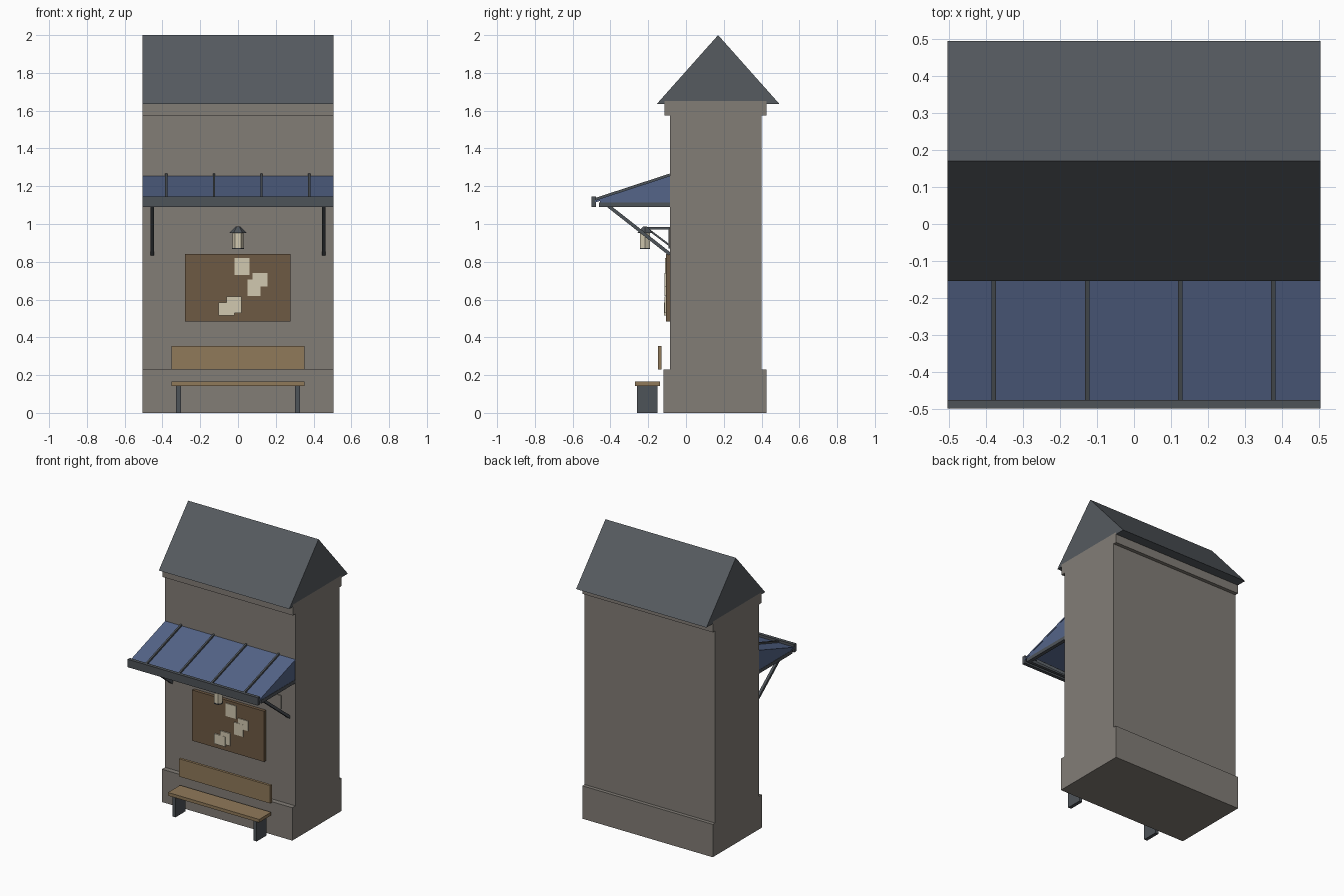
import bpy, bmesh, math
from mathutils import Vector

if "Cube" in bpy.data.objects:
    bpy.data.objects.remove(bpy.data.objects["Cube"])


def material(name, rgb):
    m = bpy.data.materials.new(name)
    lin = [c / 12.92 if c <= 0.04045 else ((c + 0.055) / 1.055) ** 2.4 for c in rgb]
    m.diffuse_color = (*lin, 1)
    m.use_nodes = True
    m.node_tree.nodes["Principled BSDF"].inputs["Base Color"].default_value = m.diffuse_color
    return m


STONE = material("warm grey stone", (0.51, 0.49, 0.465))
SLATE = material("slate grey", (0.335, 0.355, 0.375))
METAL = material("dark metal", (0.305, 0.325, 0.345))
BLUE = material("awning blue", (0.33, 0.395, 0.535))
WOOD = material("light wood", (0.565, 0.475, 0.35))
BOARD = material("dark wood", (0.43, 0.35, 0.265))
PAPER = material("cream paper", (0.82, 0.785, 0.69))


def finish(name, bm, mat):
    bmesh.ops.recalc_face_normals(bm, faces=bm.faces)
    me = bpy.data.meshes.new(name)
    bm.to_mesh(me)
    bm.free()
    me.materials.append(mat)
    ob = bpy.data.objects.new(name, me)
    bpy.context.collection.objects.link(ob)
    return ob


def extrude(name, profile, x0, x1, mat):
    """Extrude a (y, z) profile along x."""
    bm = bmesh.new()
    face = bm.faces.new([bm.verts.new((x0, y, z)) for y, z in profile])
    res = bmesh.ops.extrude_face_region(bm, geom=[face])
    moved = [v for v in res["geom"] if isinstance(v, bmesh.types.BMVert)]
    bmesh.ops.translate(bm, verts=moved, vec=(x1 - x0, 0, 0))
    return finish(name, bm, mat)


def box(name, x0, x1, y0, y1, z0, z1, mat):
    return extrude(name, [(y0, z0), (y1, z0), (y1, z1), (y0, z1)], x0, x1, mat)


def beam(name, x, a, b, width, thick, mat):
    """Straight bar from a to b, both (y, z), centred on x."""
    a, b = Vector(a), Vector(b)
    d = (b - a).normalized()
    n = Vector((-d.y, d.x)) * thick / 2
    return extrude(name, [a - n, b - n, b + n, a + n], x - width / 2, x + width / 2, mat)


def frustum(name, sides, r0, r1, y, z0, z1, mat):
    bm = bmesh.new()
    bmesh.ops.create_cone(bm, cap_ends=True, segments=sides, radius1=r0, radius2=r1, depth=z1 - z0)
    # turn so that two corners point along x
    for v in bm.verts:
        v.co = (v.co.y, v.co.x + y, v.co.z + (z0 + z1) / 2)
    return finish(name, bm, mat)


W = 0.505       # half width of the building
WALL = -0.085   # front wall plane

# Building shell
box("plinth", -W, W, -0.12, 0.425, 0, 0.23, STONE)
box("wall", -W, W, WALL, 0.40, 0.23, 1.575, STONE)
box("cornice", -W, W, -0.115, 0.425, 1.575, 1.65, STONE)
extrude("gable_roof", [(-0.155, 1.635), (0.17, 2.0), (0.495, 1.635), (0.425, 1.635),
                       (0.425, 1.65), (-0.115, 1.65), (-0.115, 1.635)], -W, W, SLATE)
for x0, x1 in ((-0.255, -0.115), (0.245, 0.395)):
    box("wall_stone", x0, x1, WALL - 0.006, WALL, 0.88, 0.975, STONE)

# Awning: cloth, cheeks, frame, ribs and braces
TOP, LOW = (WALL, 1.255), (-0.482, 1.125)
extrude("awning_cloth", [LOW, TOP, (WALL, 1.243), (-0.482, 1.113)], -W, W, BLUE)
box("awning_front_bar", -W, W, -0.50, -0.476, 1.09, 1.145, METAL)
box("awning_wall_rail", -0.48, 0.48, WALL - 0.02, WALL, 1.09, 1.114, METAL)
box("awning_inner_rail", -0.48, 0.48, -0.46, -0.44, 1.09, 1.114, METAL)
for s in (-1, 1):
    xs = sorted((s * 0.48, s * W))
    extrude("awning_cheek", [(-0.455, 1.114), (WALL, 1.114), (WALL, 1.243), (-0.455, 1.122)],
            s * 0.497, s * 0.503, BLUE)
    box("awning_side_rail", *xs, -0.46, WALL, 1.09, 1.114, METAL)
    beam("awning_brace", s * 0.455, (-0.41, 1.095), (WALL, 0.84), 0.018, 0.018, METAL)
for x in (-0.38, -0.127, 0.125, 0.377):
    beam("awning_rib", x, (-0.482, 1.13), (WALL, 1.26), 0.012, 0.014, METAL)

# Hanging lamp
LY = -0.217
frustum("lamp_base", 6, 0.032, 0.032, LY, 0.867, 0.874, METAL)
frustum("lamp_glass", 6, 0.030, 0.030, LY, 0.874, 0.952, PAPER)
frustum("lamp_cap", 6, 0.048, 0.012, LY, 0.952, 0.987, METAL)
beam("lamp_arm", 0, (LY, 0.977), (WALL, 0.977), 0.012, 0.012, METAL)
beam("lamp_strut", 0, (-0.20, 0.972), (WALL, 0.885), 0.010, 0.010, METAL)
box("lamp_wall_plate", -0.012, 0.012, WALL - 0.008, WALL, 0.87, 0.985, METAL)

# Notice board with pinned papers
box("notice_board", -0.28, 0.277, -0.107, WALL, 0.485, 0.84, BOARD)
papers = [(-0.018, 0.062, 0.73, 0.82), (0.078, 0.157, 0.67, 0.74), (0.05, 0.118, 0.62, 0.705),
          (-0.06, 0.018, 0.53, 0.617), (-0.103, -0.018, 0.515, 0.585)]
for i, (x0, x1, z0, z1) in enumerate(papers):
    box("paper", x0, x1, -0.112 - 0.001 * i, -0.107, z0, z1, PAPER)

# Bench
box("bench_seat", -0.353, 0.353, -0.27, -0.137, 0.143, 0.165, WOOD)
box("bench_backrest", -0.353, 0.353, -0.148, -0.13, 0.23, 0.355, WOOD)
for s in (-1, 1):
    box("bench_leg", s * 0.315 - 0.012, s * 0.315 + 0.012, -0.26, -0.15, 0, 0.143, METAL)
